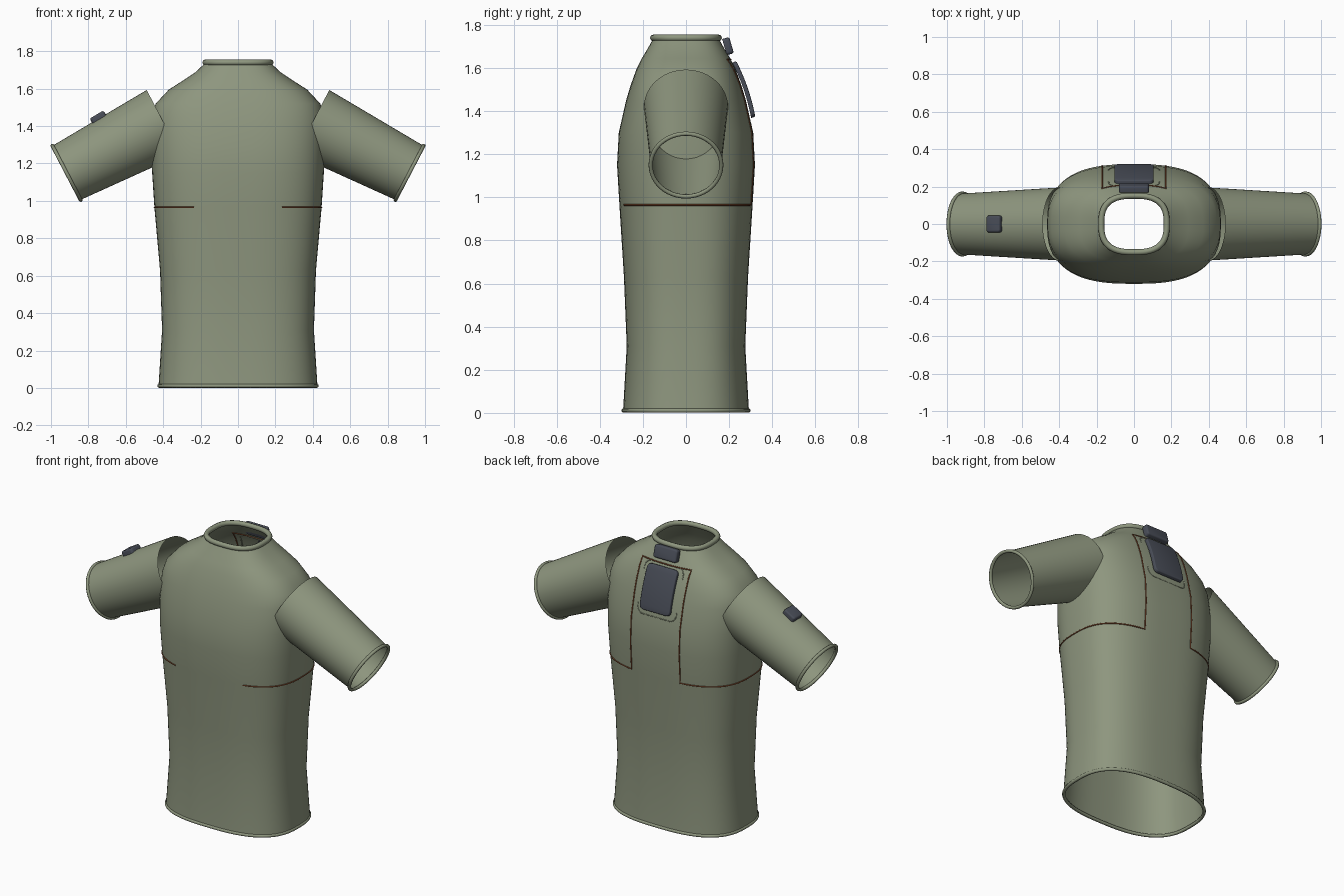
import bpy, bmesh, math
from mathutils import Vector, Matrix

cube = bpy.data.objects.get("Cube")
if cube:
    bpy.data.objects.remove(cube, do_unlink=True)


def material(name, rgb):
    m = bpy.data.materials.new(name)
    m.use_nodes = True
    m.diffuse_color = (*rgb, 1)
    bsdf = next(n for n in m.node_tree.nodes if n.type == 'BSDF_PRINCIPLED')
    bsdf.inputs["Base Color"].default_value = (*rgb, 1)
    bsdf.inputs["Roughness"].default_value = 0.8
    return m


FABRIC = material("sage fabric", (0.27, 0.305, 0.21))
PAD = material("slate pad", (0.065, 0.073, 0.095))
SEAM = material("rust seam", (0.2, 0.065, 0.025))

# Torso profile: height, half width, half depth
PROFILE = [(0.01, .425, .292), (.31, .406, .275), (.63, .417, .288),
           (.965, .447, .309), (1.15, .459, .32), (1.3, .465, .312),
           (1.45, .462, .278), (1.52, .44, .257), (1.595, .37, .23),
           (1.645, .292, .205), (1.69, .225, .178), (1.735, .178, .153)]
POWER = 2.7
SIDES = 72


def half_size(z):
    for (z0, a0, b0), (z1, a1, b1) in zip(PROFILE, PROFILE[1:]):
        if z <= z1:
            t = (z - z0) / (z1 - z0)
            return a0 + (a1 - a0) * t, b0 + (b1 - b0) * t
    return PROFILE[-1][1:]


def ring(a, b, z):
    pts = []
    for i in range(SIDES):
        t = 2 * math.pi * i / SIDES
        c, s = math.cos(t), math.sin(t)
        pts.append(Vector((math.copysign(a * abs(c) ** (2 / POWER), c),
                           math.copysign(b * abs(s) ** (2 / POWER), s), z)))
    return pts


def on_back(x, z):
    a, b = half_size(z)
    return Vector((x, b * (1 - (abs(x) / a) ** POWER) ** (1 / POWER), z))


def finish(name, bm, mat, angle=40):
    bmesh.ops.recalc_face_normals(bm, faces=bm.faces)
    me = bpy.data.meshes.new(name)
    bm.to_mesh(me)
    bm.free()
    me.materials.append(mat)
    ob = bpy.data.objects.new(name, me)
    bpy.context.collection.objects.link(ob)
    smooth(ob, angle)
    return ob


def smooth(ob, angle):
    bpy.ops.object.select_all(action='DESELECT')
    ob.select_set(True)
    bpy.context.view_layer.objects.active = ob
    bpy.ops.object.shade_smooth_by_angle(angle=math.radians(angle))


def loft(name, rings, mat):
    bm = bmesh.new()
    loops = [[bm.verts.new(p) for p in r] for r in rings]
    for lo, hi in zip(loops, loops[1:]):
        for i in range(len(lo)):
            j = (i + 1) % len(lo)
            bm.faces.new((lo[i], lo[j], hi[j], hi[i]))
    return finish(name, bm, mat)


def tube(name, pts, radius, mat, closed=False):
    cu = bpy.data.curves.new(name, 'CURVE')
    cu.dimensions = '3D'
    cu.bevel_depth = radius
    cu.bevel_resolution = 2
    cu.use_fill_caps = not closed
    sp = cu.splines.new('POLY')
    sp.points.add(len(pts) - 1)
    for q, p in zip(sp.points, pts):
        q.co = (*p, 1)
    sp.use_cyclic_u = closed
    cu.materials.append(mat)
    ob = bpy.data.objects.new(name, cu)
    bpy.context.collection.objects.link(ob)
    bpy.ops.object.select_all(action='DESELECT')
    ob.select_set(True)
    bpy.context.view_layer.objects.active = ob
    bpy.ops.object.convert(target='MESH')
    smooth(bpy.context.object, 60)


def rounded_rect(w, h, r):
    pts = []
    for k, (sx, sy) in enumerate([(1, 1), (-1, 1), (-1, -1), (1, -1)]):
        for i in range(6):
            t = math.pi / 2 * (k + i / 5)
            pts.append((sx * (w - r) + r * math.cos(t),
                        sy * (h - r) + r * math.sin(t)))
    return pts


def slab(name, centre, u, normal, w, h, depth, r, bulge=0):
    """Rounded pad, softly bevelled and optionally arched along its height."""
    bm = bmesh.new()
    base = bm.faces.new([bm.verts.new((x, y, -depth / 2))
                         for x, y in rounded_rect(w, h, r)])
    top = bmesh.ops.extrude_face_region(bm, geom=[base])["geom"]
    bmesh.ops.translate(bm, vec=(0, 0, depth),
                        verts=[g for g in top if isinstance(g, bmesh.types.BMVert)])
    rim = [e for e in bm.edges if abs(e.verts[0].co.z - e.verts[1].co.z) < 1e-6
           and e.verts[0].co.z > 0]
    bmesh.ops.bevel(bm, geom=rim, offset=depth * .3, segments=3,
                    profile=.5, affect='EDGES')
    if bulge:
        for k in range(-3, 4):
            bmesh.ops.bisect_plane(bm, geom=bm.verts[:] + bm.edges[:] + bm.faces[:],
                                   plane_co=(0, h * k / 4, 0), plane_no=(0, 1, 0))
        for v in bm.verts:
            v.co.z += bulge * (1 - (v.co.y / h) ** 2)
    u, n = Vector(u).normalized(), Vector(normal).normalized()
    m = Matrix((u, n.cross(u), n)).transposed().to_4x4()
    bmesh.ops.transform(bm, matrix=Matrix.Translation(centre) @ m, verts=bm.verts)
    finish(name, bm, PAD)


# Torso shell, collar and bottom hem
loft("torso", [ring(a, b, z) for z, a, b in PROFILE], FABRIC)
tube("collar", ring(.175, .151, 1.74), .016, FABRIC, True)
tube("bottom_hem", ring(.422, .29, .011), .01, FABRIC, True)

# Open sleeves with cuffs
for side, label in ((1, "left"), (-1, "right")):
    start, end = Vector((side * .398, 0, 1.42)), Vector((side * .917, 0, 1.15))
    axis = (end - start).normalized()
    across = Vector((0, 1, 0))
    up = axis.cross(across)

    def circle(c, r):
        return [c + r * (math.cos(t) * across + math.sin(t) * up)
                for t in (2 * math.pi * i / 48 for i in range(48))]

    loft(label + "_sleeve", [circle(start, .195), circle(end, .163)], FABRIC)
    tube(label + "_cuff", circle(end, .164), .01, FABRIC, True)

    # Seam: round the waist from front to back, then up the back
    a, b = half_size(.965)
    path = []
    t0, t1 = (math.copysign(math.acos((x / a) ** (POWER / 2)), s)
              for x, s in ((.235, -1), (.17, 1)))
    for i in range(41):
        t = t0 + (t1 - t0) * i / 40
        c, s = math.cos(t), math.sin(t)
        path.append(Vector((side * a * abs(c) ** (2 / POWER),
                            math.copysign(b * abs(s) ** (2 / POWER), s), .965)))
    path += [on_back(side * .17, .965 + .675 * i / 30) for i in range(1, 31)]
    path += [on_back(side * .17 * (1 - i / 8), 1.64) for i in range(1, 9)]
    tube(label + "_seam", path, .004, SEAM)

# Raised stitch line around the back panel
tube("panel_stitch", [on_back(x, 1.488 + y) for x, y in rounded_rect(.135, .15, .04)],
     .003, FABRIC, True)

# Back panel, collar pad and sleeve pad
slab("back_panel", (0, .268, 1.5), (-1, 0, 0), (0, .946, .323),
     .105, .136, .02, .025, .01)
slab("collar_pad", (0, .195, 1.702), (-1, 0, 0), (0, .95, .28),
     .08, .039, .034, .015)
slab("sleeve_pad", (-.748, 0, 1.447), (.86, 0, .51), (-.51, 0, .86),
     .043, .045, .034, .015)
